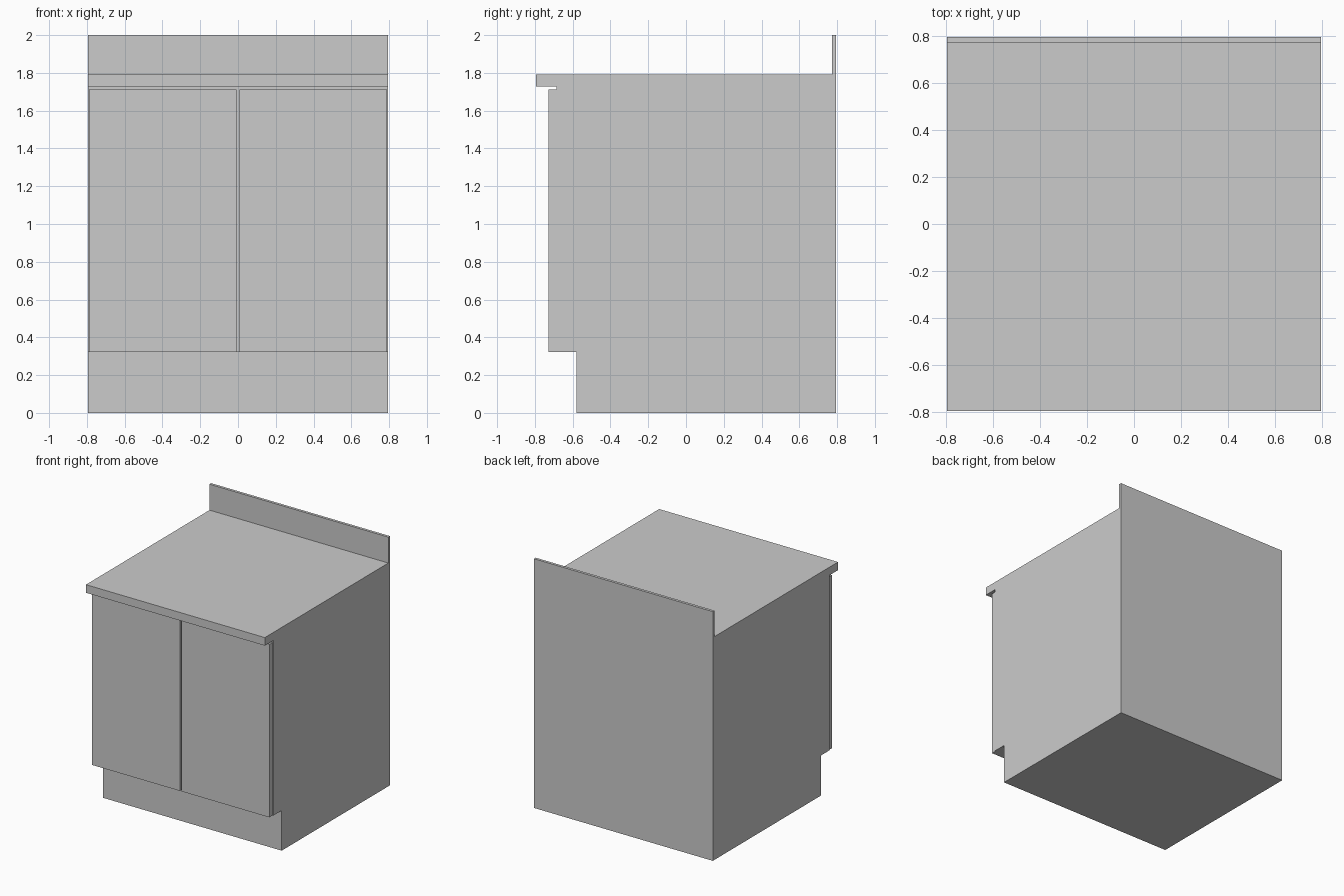
import bpy, bmesh

if "Cube" in bpy.data.objects:
    bpy.data.objects.remove(bpy.data.objects["Cube"])

HALF_W = 0.794


def add_object(name, bm):
    bmesh.ops.recalc_face_normals(bm, faces=bm.faces)
    mesh = bpy.data.meshes.new(name)
    bm.to_mesh(mesh)
    bm.free()
    obj = bpy.data.objects.new(name, mesh)
    bpy.context.collection.objects.link(obj)
    return obj


def extrude_profile(name, points, x0, x1):
    """Extrude a closed (y, z) outline along x."""
    bm = bmesh.new()
    face = bm.faces.new([bm.verts.new((x0, y, z)) for y, z in points])
    geo = bmesh.ops.extrude_face_region(bm, geom=[face])["geom"]
    moved = [g for g in geo if isinstance(g, bmesh.types.BMVert)]
    bmesh.ops.translate(bm, verts=moved, vec=(x1 - x0, 0, 0))
    return add_object(name, bm)


# Cabinet body: toe kick, carcass, worktop overhang and backsplash in one outline
extrude_profile("cabinet_body", [
    (-0.58, 0), (0.794, 0), (0.794, 2.0), (0.772, 2.0),
    (0.772, 1.792), (-0.794, 1.792), (-0.794, 1.727), (-0.686, 1.727),
    (-0.686, 0.322), (-0.58, 0.322),
], -HALF_W, HALF_W)

# Pair of flat doors with a narrow gap between them
door = [(-0.728, 0.322), (-0.686, 0.322), (-0.686, 1.711), (-0.728, 1.711)]
for name, side in (("left_door", -1), ("right_door", 1)):
    extrude_profile(name, door, side * 0.007, side * 0.788)
